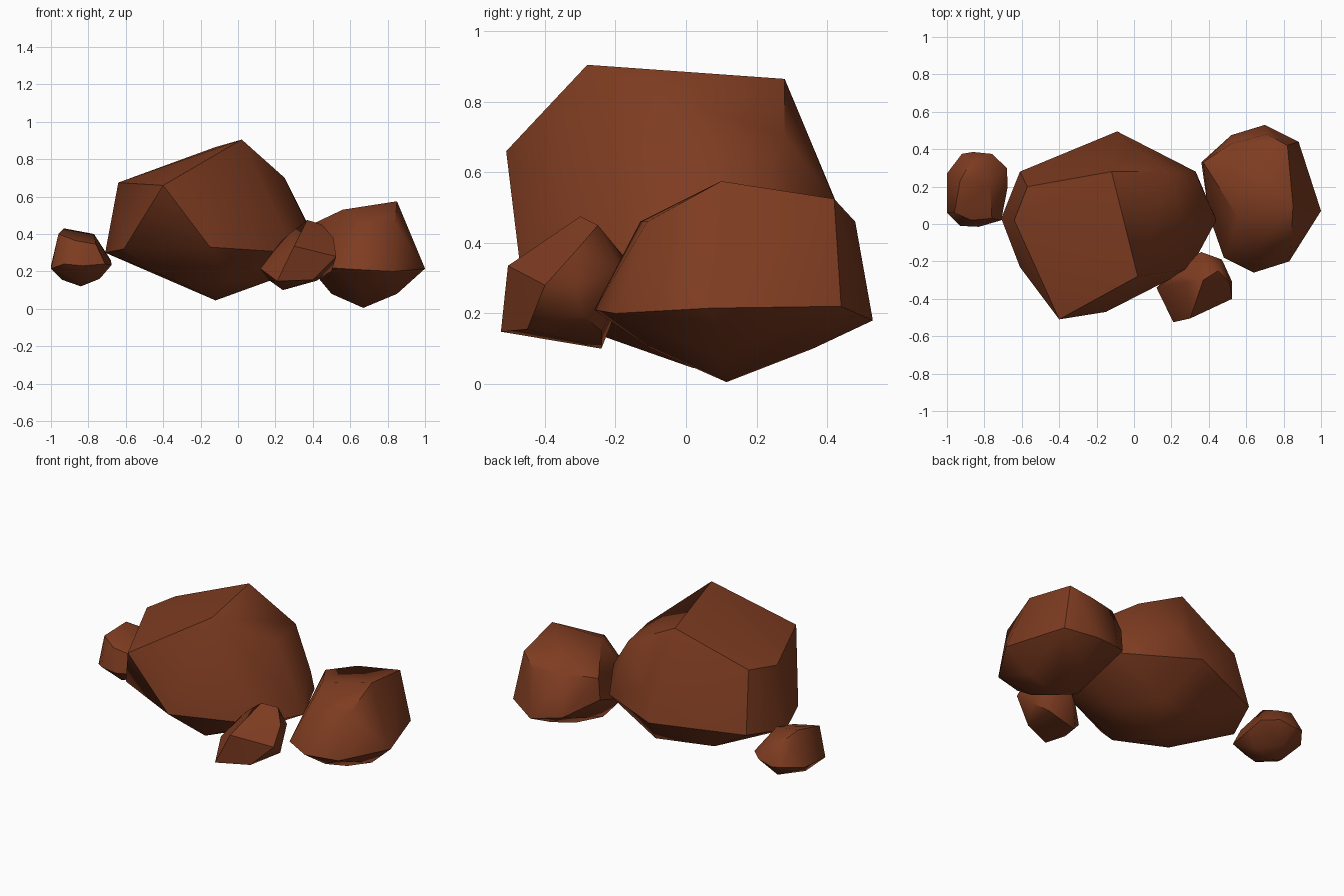
import bpy, bmesh, math

mat = bpy.data.materials.new("red_brown_stone")
mat.diffuse_color = (0.21, 0.045, 0.015, 1)


def rock(name, *rings):
    """Chiselled boulder: convex hull of its corner rings."""
    bm = bmesh.new()
    for ring in rings:
        for p in ring:
            bm.verts.new(p)
    res = bmesh.ops.convex_hull(bm, input=bm.verts[:])
    junk = {g for g in res["geom_interior"] + res["geom_unused"]
            if isinstance(g, bmesh.types.BMVert)}
    bmesh.ops.delete(bm, geom=list(junk), context='VERTS')
    bmesh.ops.recalc_face_normals(bm, faces=bm.faces[:])
    me = bpy.data.meshes.new(name)
    bm.to_mesh(me)
    bm.free()
    me.polygons.foreach_set("use_smooth", [True] * len(me.polygons))
    me.set_sharp_from_angle(angle=math.radians(42))
    me.materials.append(mat)
    ob = bpy.data.objects.new(name, me)
    bpy.context.collection.objects.link(ob)
    return ob


# Large central boulder: chiselled top, waist, underside
rock("large_boulder",
     [(-.40, -.51, .66), (.02, -.28, .905), (-.12, .28, .865), (-.57, .20, .695),
      (-.64, .02, .675), (.20, .28, .70), (.25, .02, .70)],
     [(.36, .20, .48), (.0, .42, .525), (-.12, .41, .53)],
     [(.44, .02, .30), (.33, .28, .33), (-.09, .495, .35), (-.61, .28, .33),
      (-.71, .03, .30), (-.61, -.23, .32), (-.15, -.47, .33), (.30, -.24, .30)],
     [(.17, .03, .15), (.02, .27, .14), (-.35, .22, .17), (-.38, -.15, .17),
      (-.05, -.25, .14), (-.12, .02, .045)])

# Right boulder
rock("right_boulder",
     [(.85, .10, .575), (.56, .03, .53), (.37, .33, .44), (.52, .43, .467),
      (.71, .48, .46), (.82, .42, .525), (.65, -.13, .46), (.84, -.11, .46)],
     [(1.0, .07, .215), (.88, .44, .22), (.70, .53, .18), (.52, .475, .21),
      (.36, .33, .31), (.40, .05, .20), (.48, -.18, .22), (.64, -.26, .21),
      (.83, -.20, .20)],
     [(.85, .10, .08), (.50, .10, .08), (.67, .36, .10), (.67, -.10, .10),
      (.67, .115, .005)])

# Small stone at the left
rock("left_stone",
     [(-.93, .23, .43), (-.77, .21, .40), (-.96, .06, .40), (-.87, .02, .365),
      (-.76, .03, .345), (-.79, .31, .36), (-.87, .34, .36)],
     [(-1.0, .27, .23), (-1.0, .06, .215), (-.93, -.01, .24), (-.83, -.015, .23),
      (-.71, .02, .24), (-.675, .20, .235), (-.68, .30, .26), (-.76, .375, .26),
      (-.86, .385, .24), (-.92, .375, .25)],
     [(-.74, .17, .16), (-.94, .17, .155), (-.84, .30, .155), (-.84, .06, .155),
      (-.84, .18, .12)])

# Small stone at the front
rock("front_stone",
     [(.30, -.505, .335), (.285, -.31, .41), (.37, -.30, .475), (.23, -.27, .36),
      (.45, -.25, .45), (.51, -.31, .38)],
     [(.21, -.525, .148), (.12, -.34, .215), (.36, -.15, .33), (.47, -.19, .33),
      (.525, -.31, .28), (.525, -.40, .28), (.26, -.20, .22)],
     [(.17, -.40, .15), (.40, -.45, .155), (.50, -.30, .20), (.42, -.24, .15),
      (.24, -.24, .10)])
